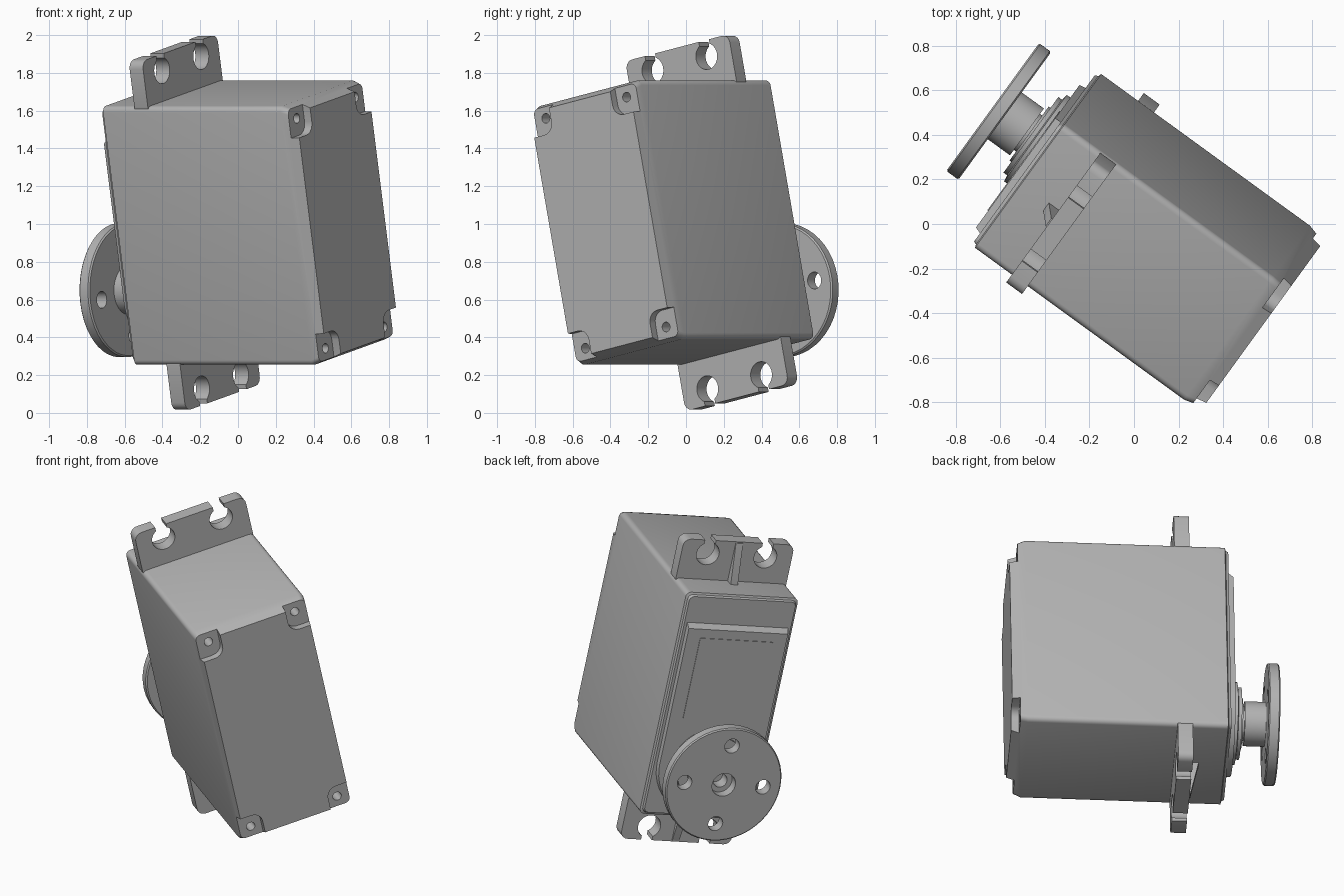
import bpy, bmesh
from math import sin, cos, pi, radians
from mathutils import Matrix, Vector

cube = bpy.data.objects.get("Cube")
if cube:
    bpy.data.objects.remove(cube, do_unlink=True)

grey = bpy.data.materials.new("plain_grey")
grey.use_nodes = True
grey.diffuse_color = (0.45, 0.45, 0.45, 1)
grey.node_tree.nodes["Principled BSDF"].inputs["Base Color"].default_value = (0.45, 0.45, 0.45, 1)

# Local frame: x = body length, y = body width, z = output shaft
MID_L, MID_W = 0.012, -0.022
SHAFT_L = -0.353
parts = []


def arc(cx, cy, r, a0, a1, n):
    return [(cx + r * cos(a0 + (a1 - a0) * i / n), cy + r * sin(a0 + (a1 - a0) * i / n))
            for i in range(n + 1)]


def rounded(cx, cy, hx, hy, r, n=5):
    pts = []
    for k, (sx, sy) in enumerate([(1, 1), (-1, 1), (-1, -1), (1, -1)]):
        pts += arc(cx + sx * (hx - r), cy + sy * (hy - r), r, k * pi / 2, (k + 1) * pi / 2, n)
    return pts


def circle(cx, cy, r, n=48):
    return arc(cx, cy, r, 0, 2 * pi, n)[:-1]


def loft(name, rings, keep=True):
    """Closed solid through (outline, height) rings with equal point counts."""
    bm = bmesh.new()
    loops = [[bm.verts.new((x, y, t)) for x, y in pts] for pts, t in rings]
    n = len(loops[0])
    for a, b in zip(loops, loops[1:]):
        for i in range(n):
            bm.faces.new((a[i], a[(i + 1) % n], b[(i + 1) % n], b[i]))
    bm.faces.new(loops[0][::-1])
    bm.faces.new(loops[-1])
    bmesh.ops.recalc_face_normals(bm, faces=bm.faces)
    mesh = bpy.data.meshes.new(name)
    bm.to_mesh(mesh)
    bm.free()
    mesh.materials.append(grey)
    ob = bpy.data.objects.new(name, mesh)
    bpy.context.collection.objects.link(ob)
    if keep:
        parts.append(ob)
    return ob


def prism(name, pts, t0, t1, keep=True):
    return loft(name, [(pts, t0), (pts, t1)], keep)


def cut(ob, cutters):
    for c in cutters:
        c.hide_render = True
        mod = ob.modifiers.new("cut", "BOOLEAN")
        mod.operation, mod.solver, mod.object = "DIFFERENCE", "EXACT", c
        bpy.context.view_layer.objects.active = ob
        bpy.ops.object.modifier_apply(modifier=mod.name)
        bpy.data.objects.remove(c, do_unlink=True)


# Main case with a tapered rear cover and a small front lip
def case_outline(inset_l, inset_w):
    return rounded(MID_L, MID_W, 0.70 - inset_l, 0.35 - inset_w, 0.03)


case = loft("case", [(case_outline(0.035, 0.018), -0.735), (case_outline(0, 0), -0.645),
                     (case_outline(0, 0), 0.515), (case_outline(0.012, 0.012), 0.52),
                     (case_outline(0.018, 0.018), 0.535)])

# Corner screw recesses in the rear cover
cutters = []
for sl in (1, -1):
    for sw in (1, -1):
        recess = rounded(MID_L + sl * 0.68, MID_W + sw * 0.35, 0.15, 0.145, 0.06)
        cutters.append(prism("recess_cutter", recess, -0.8, -0.688, False))
        hole = circle(MID_L + sl * 0.622, MID_W + sw * 0.27, 0.026, 20)
        cutters.append(prism("screw_cutter", hole, -0.78, -0.6, False))
cut(case, cutters)


# Raised front panel, rounded around the shaft, sloped at its straight end
def panel_outline(end, r):
    return ([(end, MID_W + r)] + arc(SHAFT_L, MID_W, r, pi / 2, 1.5 * pi, 24)
            + [(end, MID_W - r)])


loft("front_panel", [(panel_outline(0.535, 0.316), 0.53), (panel_outline(0.505, 0.31), 0.565)])
prism("label_plate", rounded(0.19, MID_W, 0.26, 0.228, 0.008, 2), 0.563, 0.569)

# Mounting tabs with open screw slots and a centre rib
for name, s in (("upper", 1), ("lower", -1)):
    tab = prism(name + "_tab", rounded(MID_L + s * 0.80, MID_W, 0.147, 0.345, 0.045), 0.222, 0.31)
    cutters = []
    for sw in (1, -1):
        w = MID_W + sw * 0.18
        cutters.append(prism("hole_cutter", circle(MID_L + s * 0.862, w, 0.07, 32), 0.1, 0.4, False))
        cutters.append(prism("slot_cutter", rounded(MID_L + s * 0.94, w, 0.08, 0.034, 0.005, 1),
                             0.1, 0.4, False))
    cut(tab, cutters)

    def rib_outline(end):
        a, b = MID_L + s * 0.65, MID_L + s * end
        return [(a, MID_W - 0.022), (b, MID_W - 0.022), (b, MID_W + 0.022), (a, MID_W + 0.022)]

    loft(name + "_rib", [(rib_outline(0.94), 0.30), (rib_outline(0.94), 0.315),
                         (rib_outline(0.70), 0.365)])


# Turned parts around the shaft
def turned(name, profile):
    return loft(name, [(circle(SHAFT_L, MID_W, r), t) for r, t in profile])


turned("shaft_boss", [(0.24, 0.55), (0.24, 0.585), (0.21, 0.59), (0.21, 0.61),
                      (0.15, 0.61), (0.15, 0.62)])
turned("shaft", [(0.1, 0.60), (0.1, 0.66)])
horn = turned("horn", [(0.13, 0.632), (0.13, 0.755), (0.347, 0.755), (0.355, 0.762),
                       (0.355, 0.815), (0.348, 0.822)])

# Horn screw holes and stepped centre hole
cutters = [prism("bore_cutter", circle(SHAFT_L, MID_W, 0.072, 32), 0.76, 0.9, False),
           prism("pin_cutter", circle(SHAFT_L, MID_W, 0.042, 32), 0.68, 0.9, False)]
for k in range(4):
    l, w = SHAFT_L + 0.245 * cos(k * pi / 2), MID_W + 0.245 * sin(k * pi / 2)
    cutters.append(prism("horn_hole_cutter", circle(l, w, 0.045, 24), 0.7, 0.9, False))
cut(horn, cutters)

# Place everything in its tilted pose
tilt, turn = radians(12), radians(36)
shaft_dir = Vector((-cos(turn), sin(turn), 0))
side = Vector((sin(turn), cos(turn), 0))
width_dir = side * cos(tilt) + Vector((0, 0, sin(tilt)))
length_dir = Vector((0, 0, cos(tilt))) - side * sin(tilt)
pose = Matrix((length_dir, width_dir, shaft_dir)).transposed().to_4x4()
pose.translation = (0, 0, 1)

bpy.ops.object.select_all(action="DESELECT")
for ob in parts:
    ob.data.transform(pose)
    ob.select_set(True)
bpy.context.view_layer.objects.active = parts[0]
bpy.ops.object.shade_smooth_by_angle(angle=radians(30))
